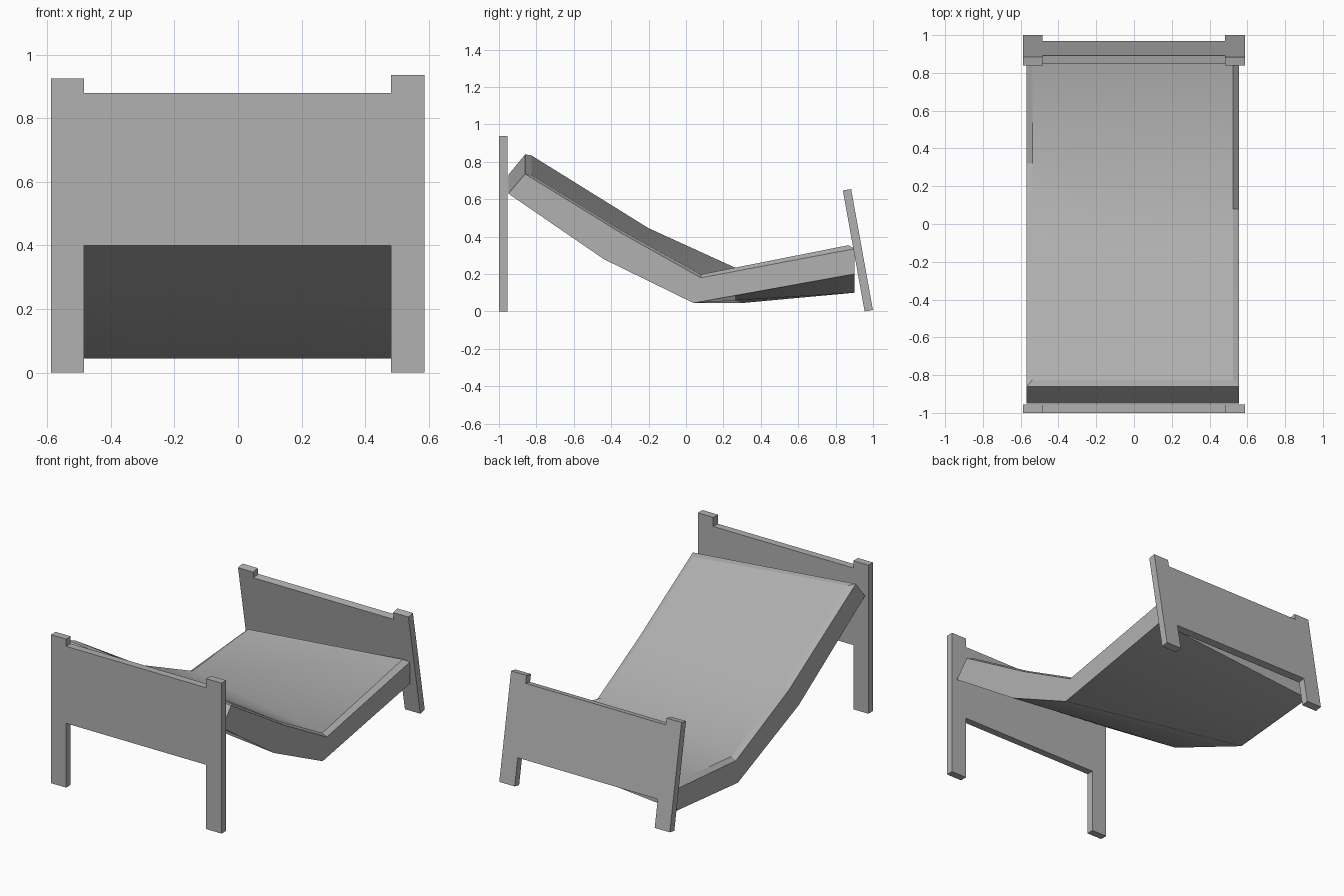
import bpy, bmesh, math
from mathutils import Vector

if "Cube" in bpy.data.objects:
    bpy.data.objects.remove(bpy.data.objects["Cube"])

grey = bpy.data.materials.new("dark_grey")
grey.diffuse_color = (0.44, 0.44, 0.44, 1)
grey.use_nodes = True
grey.node_tree.nodes["Principled BSDF"].inputs["Base Color"].default_value = grey.diffuse_color


def finish(name, bm):
    bmesh.ops.recalc_face_normals(bm, faces=bm.faces)
    mesh = bpy.data.meshes.new(name)
    bm.to_mesh(mesh)
    bm.free()
    mesh.materials.append(grey)
    obj = bpy.data.objects.new(name, mesh)
    bpy.context.collection.objects.link(obj)
    return obj


def end_board(name, left_top, right_top, panel_low, panel_high, y, tilt):
    """Two posts and a panel cut from one flat outline."""
    x0, x1, x2, x3 = -0.588, -0.484, 0.481, 0.587
    outline = [(x0, 0), (x1, 0), (x1, panel_low), (x2, panel_low), (x2, 0), (x3, 0),
               (x3, right_top), (x2, right_top), (x2, panel_high),
               (x1, panel_high), (x1, left_top), (x0, left_top)]
    bm = bmesh.new()
    face = bm.faces.new([bm.verts.new((x, 0, z)) for x, z in outline])
    new = bmesh.ops.extrude_face_region(bm, geom=[face])["geom"]
    bmesh.ops.translate(bm, vec=(0, 0.045, 0),
                        verts=[v for v in new if isinstance(v, bmesh.types.BMVert)])
    obj = finish(name, bm)
    obj.location.y = y
    obj.rotation_euler.x = tilt
    return obj


# Upright headboard and leaning footboard
end_board("headboard", 0.925, 0.937, 0.40, 0.88, -1.0, 0)
end_board("footboard", 0.65, 0.657, 0.17, 0.61, 0.955, math.radians(10.2))

# Sagging mattress: (y, z) of the bottom and top edges on each side, head to foot
LEFT, RIGHT = -0.568, 0.555
left_side = [((-0.95, 0.73), (-0.86, 0.84)), ((-0.30, 0.30), (-0.20, 0.43)),
             ((0.30, 0.045), (0.32, 0.19)), ((0.90, 0.10), (0.90, 0.235))]
right_side = [((-0.95, 0.63), (-0.86, 0.735)), ((-0.44, 0.28), (-0.34, 0.415)),
              ((0.04, 0.045), (0.08, 0.18)), ((0.90, 0.20), (0.90, 0.335))]


def rim(side, i):
    """Inner edge of the chamfer around the sleeping surface."""
    p = Vector(side[i][1])
    if i == 0:
        p += (Vector(side[1][1]) - p).normalized() * 0.04
    elif i == 3:
        p += (Vector(side[2][1]) - p).normalized() * 0.03
    return p.x, p.y + (0.015, 0.015, 0.018, 0.025)[i]


bm = bmesh.new()
rings = []
for i in range(4):
    points = [(LEFT, *left_side[i][0]), (LEFT, *left_side[i][1]),
              (LEFT + 0.03, *rim(left_side, i)), (RIGHT - 0.03, *rim(right_side, i)),
              (RIGHT, *right_side[i][1]), (RIGHT, *right_side[i][0])]
    rings.append([bm.verts.new(p) for p in points])
chamfers = []
for a, b in zip(rings, rings[1:]):
    for j in range(6):
        k = (j + 1) % 6
        face = bm.faces.new((a[j], a[k], b[k], b[j]))
        if j in (1, 3):
            chamfers.append(face)
for r in (rings[0], rings[-1]):
    bm.faces.new((r[0], r[1], r[4], r[5]))
    chamfers.append(bm.faces.new((r[1], r[2], r[3], r[4])))
# The chamfer stays crisp against the soft top
sharp = bm.edges.layers.bool.new("sharp_edge")
bm.faces.index_update()
flat = [f.index for f in chamfers]
mattress = finish("mattress", bm)
bpy.context.view_layer.objects.active = mattress
mattress.select_set(True)
bpy.ops.object.shade_smooth_by_angle(angle=math.radians(42))
for i in flat:
    mattress.data.polygons[i].use_smooth = False
